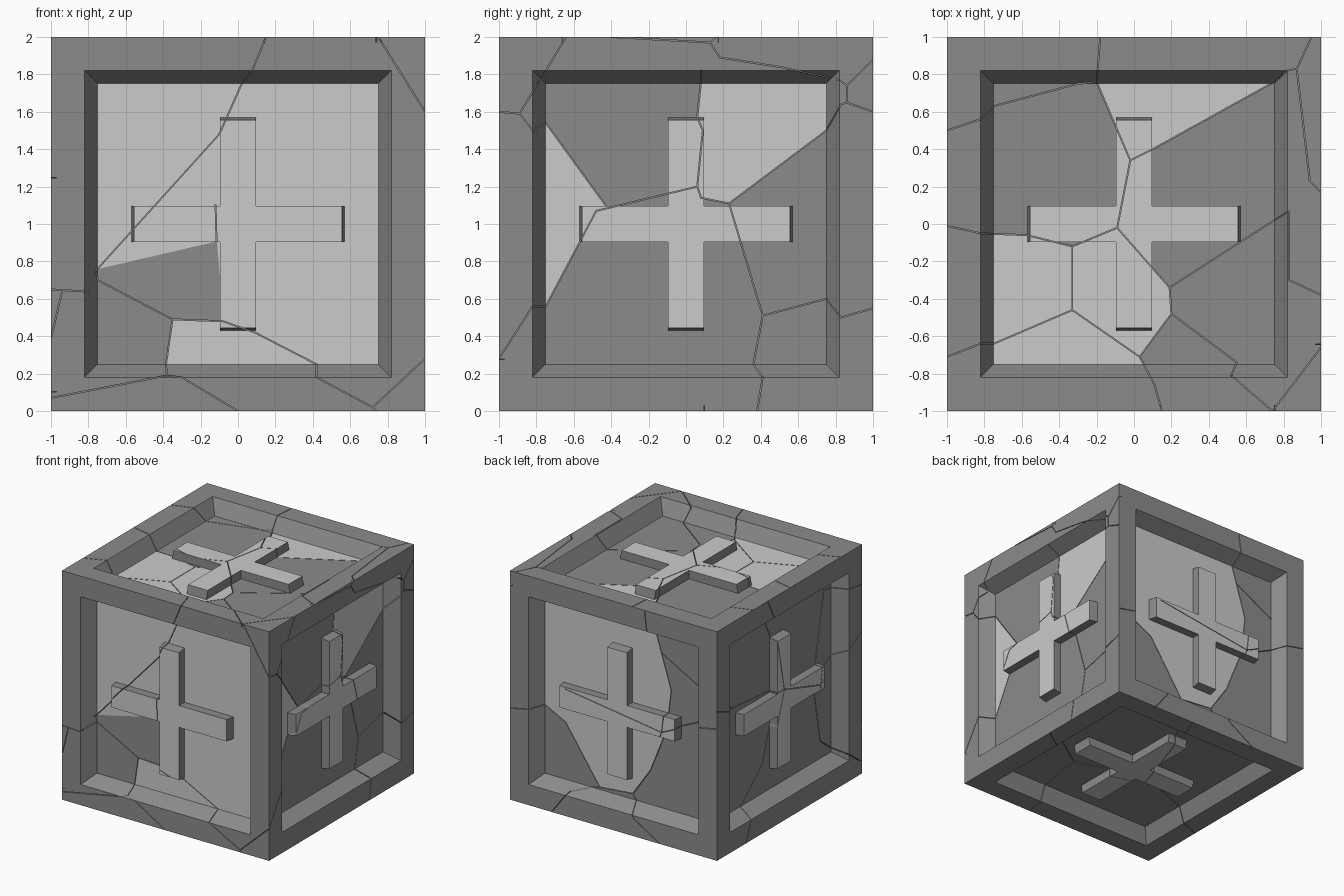
import bpy, bmesh
from mathutils import Vector

if "Cube" in bpy.data.objects:
    bpy.data.objects.remove(bpy.data.objects["Cube"])

RIM, FLOOR, DEPTH = 0.82, 0.75, 0.125      # recessed panel profile
ARM, HALF, TOP = 0.57, 0.095, 0.05         # cross on each panel
GAP = 0.0025                               # half width of a crack
X, Y, Z = Vector((1, 0, 0)), Vector((0, 1, 0)), Vector((0, 0, 1))

# Crack polylines and pale floor regions, read on each side (u, v)
front = [[(.15, 2), (.08, 1.83), (.02, 1.75), (-.1, 1.48), (-.76, .75)],
         [(-1, .65), (-.83, .64), (-.75, .7), (-.35, .49), (-.08, .48), (.09, .42), (.42, .25), (.42, .18), (.72, .02), (.74, 0)],
         [(-.35, .49), (-.385, .25), (-.38, .19), (-1, .07)],
         [(-.38, .19), (-.3, .18), (0, 0)], [(.72, .02), (1, .28)], [(.75, 2), (1, 1.6)],
         [(-1, .39), (-.94, .64)], [(-.76, .75), (-.75, .7)], [(-.12, 1.1), (-.115, .91)]]
front_pale = [[(-.76, .75), (-.6, .91), (-.09, .91), (-.09, .49), (-.35, .49), (-.385, .24),
               (.76, .24), (.76, 1.76), (-.76, 1.76)]]
right = [[(-1, .28), (-.82, .56), (-.75, .56), (-.48, 1.07), (.06, 1.2), (.08, 1.14), (.23, 1.11),
          (.75, 1.5), (.83, 1.64), (.86, 1.65), (1, 1.6)],
         [(-1, 1.6), (-.89, 1.59), (-.82, 1.5), (-.75, 1.54), (-.43, 1.1)], [(-.89, 1.59), (-.64, 2)],
         [(.06, 1.2), (.09, 1.5), (.06, 1.57), (.08, 1.76), (.08, 1.82)],
         [(.23, 1.11), (.41, .51), (.36, .25), (.41, .18), (.38, 0)],
         [(.41, .51), (.75, .6), (.83, .5), (1, .55)],
         [(-.4, 2), (.13, 1.97), (.18, 1.89), (.5, 1.84), (.82, 1.77), (.86, 1.74), (1, 1.88)],
         [(.13, 1.97), (.16, 2)], [(.86, 1.74), (.86, 1.65)]]
right_pale = [[(-.76, 1.54), (-.43, 1.1), (-.48, 1.07), (-.76, .56)],
              [(.06, 1.57), (.08, 1.76), (.76, 1.76), (.76, 1.5), (.23, 1.11), (.08, 1.14)]]
top = [[(-.18, 1), (-.2, .76), (-.02, .34), (-.09, -.02), (-.33, -.12), (-.57, -.06), (-.82, -.05), (-1, -.01)],
       [(-.02, .34), (.1, .4), (.75, .76), (.82, .82), (.87, .83), (.95, 1)],
       [(.87, .83), (.94, .23), (1, .17)],
       [(-.09, -.02), (.19, -.34), (.2, -.48), (.03, -.71), (.11, -.86), (.15, -1)],
       [(.19, -.34), (.75, .02), (.83, .07), (.83, -.3), (1, -.38)],
       [(.2, -.48), (.55, -.74), (.52, -.81), (.74, -1), (1, -.66)],
       [(-1, -.71), (-.82, -.64), (-.75, -.64), (-.33, -.46), (.03, -.71)],
       [(-.33, -.46), (-.33, -.12)],
       [(-1, .5), (-.82, .56), (-.75, .63), (-.3, .75), (-.2, .76)]]
top_pale = [[(-.2, .76), (-.02, .34), (.1, .4), (.76, .76)],
            [(-.76, -.02), (-.57, -.06), (-.33, -.12), (-.09, -.02), (.19, -.34), (.2, -.48),
             (.03, -.71), (.04, -.76), (-.76, -.76)]]
back = [[(.3, 2), (.33, 1.75), (.47, 1.3), (.43, .95), (.27, .55), (.1, .3), (-.22, .27), (-.55, .75), (-.75, .85), (-1, .8)],
        [(-.5, 1.08), (.43, .95), (.75, 1.1), (1, 1.15)], [(.1, .3), (.2, .15), (.45, 0)],
        [(-.22, .27), (-.45, .2), (-.6, 0)], [(.38, 1.6), (.75, 1.4)]]
back_pale = [[(-.76, 1.76), (.33, 1.76), (.47, 1.3), (.43, .95), (.27, .55), (.1, .3), (-.22, .27), (-.55, .75), (-.76, .85)]]
left = [[(-1, 1.3), (-.6, 1.15), (0, 1.1), (.5, .95), (1, 1.25)], [(0, 1.1), (-.2, .5), (-.5, .25), (-.6, 0)],
        [(.5, .95), (.6, .4), (1, .1)], [(.5, .95), (.65, 1.7), (1, 1.65)], [(0, 1.1), (-.1, 1.6), (-.3, 2)]]
bottom = [[(-1, .4), (-.2, .1), (.4, .3), (1, -.1)], [(-.2, .1), (0, -.5), (.2, -1)], [(.4, .3), (.3, 1)]]

# name: u axis, v axis, v offset, cracks, pale regions
SIDES = {"front": (X, Z, 1, front, front_pale), "right": (Y, Z, 1, right, right_pale),
         "back": (-X, Z, 1, back, back_pale), "left": (-Y, Z, 1, left, []),
         "top": (X, Y, 0, top, top_pale), "bottom": (X, -Y, 0, bottom, [])}


def material(name, g):
    m = bpy.data.materials.new(name)
    m.diffuse_color = (g, g, g, 1)
    m.use_nodes = True
    m.node_tree.nodes["Principled BSDF"].inputs["Base Color"].default_value = m.diffuse_color
    return m


dark, pale = material("dark_grey", .26), material("pale_grey", .65)


def to_object(bm, name, mats=()):
    bmesh.ops.recalc_face_normals(bm, faces=bm.faces)
    me = bpy.data.meshes.new(name)
    bm.to_mesh(me)
    bm.free()
    for m in mats:
        me.materials.append(m)
    ob = bpy.data.objects.new(name, me)
    bpy.context.collection.objects.link(ob)
    return ob


def place(U, V, u, v, h):
    return Z + U * u + V * v + U.cross(V) * (1 + h)


def surface(p):
    m = max(abs(p.x), abs(p.y))
    return -DEPTH * min(1, max(0, (RIM - m) / (RIM - FLOOR)))


def blade(bm, U, V, a, b):
    # thin slab following the panel profile just below the surface
    d = (b - a).normalized()
    ext = [-.001 if max(abs(p.x), abs(p.y)) > .99 else .004 for p in (a, b)]
    a, b = a - d * ext[0], b + d * ext[1]
    ts = {0.0, 1.0}
    for i in (0, 1):
        for k in (-RIM, -FLOOR, FLOOR, RIM):
            if abs(b[i] - a[i]) > 1e-4:
                t = (k - a[i]) / (b[i] - a[i])
                if .01 < t < .99:
                    ts.add(t)
    side = Vector((-d.y, d.x)) * GAP
    rings = []
    for t in sorted(ts):
        p = a.lerp(b, t)
        low = surface(p) - .03
        rings.append([bm.verts.new(place(U, V, q.x, q.y, h))
                      for q, h in ((p - side, .02), (p + side, .02), (p + side, low), (p - side, low))])
    for r, s in zip(rings, rings[1:]):
        for i in range(4):
            j = (i + 1) % 4
            bm.faces.new((r[i], r[j], s[j], s[i]))
    bm.faces.new(rings[0])
    bm.faces.new(rings[-1][::-1])


def make_cutter(name, U, V, off, cracks):
    bm = bmesh.new()
    for line in cracks:
        pts = [Vector((u, v - off)) for u, v in line]
        for a, b in zip(pts, pts[1:]):
            blade(bm, U, V, a, b)
    ob = to_object(bm, name + "_crack_cutter")
    ob.hide_render = True
    return ob


def make_cross(name, U, V):
    # plus outline, slightly shorter at the top so the arm ends slope
    bm = bmesh.new()
    layers = []
    for arm, h in ((ARM, -DEPTH - .02), (ARM, -DEPTH), (ARM - .015, -TOP)):
        quarter = [(arm, -HALF), (arm, HALF), (HALF, HALF)]
        ring = []
        for _ in range(4):
            ring += quarter
            quarter = [(-v, u) for u, v in quarter]
        layers.append([bm.verts.new(place(U, V, u, v, h)) for u, v in ring])
    for lo, hi in zip(layers, layers[1:]):
        for i in range(12):
            j = (i + 1) % 12
            bm.faces.new((lo[i], lo[j], hi[j], hi[i]))
    bm.faces.new(layers[0][::-1])
    bm.faces.new(layers[-1]).material_index = 1      # pale top, dark sides
    return to_object(bm, name + "_cross", [dark, pale])


def volume(me):
    bm = bmesh.new()
    bm.from_mesh(me)
    v = bm.calc_volume()
    bm.free()
    return v


def crack(ob, cutters):
    for c in cutters:
        before = volume(ob.data)
        m = ob.modifiers.new("cracks", 'BOOLEAN')
        m.object, m.operation, m.solver, m.use_self = c, 'DIFFERENCE', 'EXACT', True
        dg = bpy.context.evaluated_depsgraph_get()
        me = bpy.data.meshes.new_from_object(ob.evaluated_get(dg))
        ob.modifiers.clear()
        if .9 * before < volume(me) <= before + 1e-4:
            ob.data = me


def inside(p, poly):
    hit = False
    for (x1, y1), (x2, y2) in zip(poly, poly[1:] + poly[:1]):
        if (y1 > p[1]) != (y2 > p[1]) and p[0] < x1 + (p[1] - y1) * (x2 - x1) / (y2 - y1):
            hit = not hit
    return hit


# Block with a sunken panel on every side
bm = bmesh.new()
bmesh.ops.create_cube(bm, size=2)
bmesh.ops.translate(bm, verts=bm.verts, vec=Z)
panels = bm.faces[:]
bmesh.ops.inset_individual(bm, faces=panels, thickness=1 - RIM, use_even_offset=True)
bmesh.ops.inset_individual(bm, faces=panels, thickness=RIM - FLOOR, depth=-DEPTH, use_even_offset=True)
block = to_object(bm, "block", [dark, pale])

# Crosses and cracks
cutters = {n: make_cutter(n, s[0], s[1], s[2], s[3]) for n, s in SIDES.items()}
crack(block, cutters.values())
for n, s in SIDES.items():
    crack(make_cross(n, s[0], s[1]), [cutters[n]])

# Pale areas of the panel floors
bm = bmesh.new()
bm.from_mesh(block.data)
bmesh.ops.triangulate(bm, faces=bm.faces)
for f in bm.faces:
    c = f.calc_center_median() - Z
    for U, V, off, _, regions in SIDES.values():
        N = U.cross(V)
        if f.normal.dot(N) > .99 and abs(c.dot(N) - 1 + DEPTH) < .003:
            p = (c.dot(U), c.dot(V) + off)
            f.material_index = int(any(inside(p, r) for r in regions))
bm.to_mesh(block.data)
bm.free()

for c in cutters.values():
    bpy.data.objects.remove(c)
